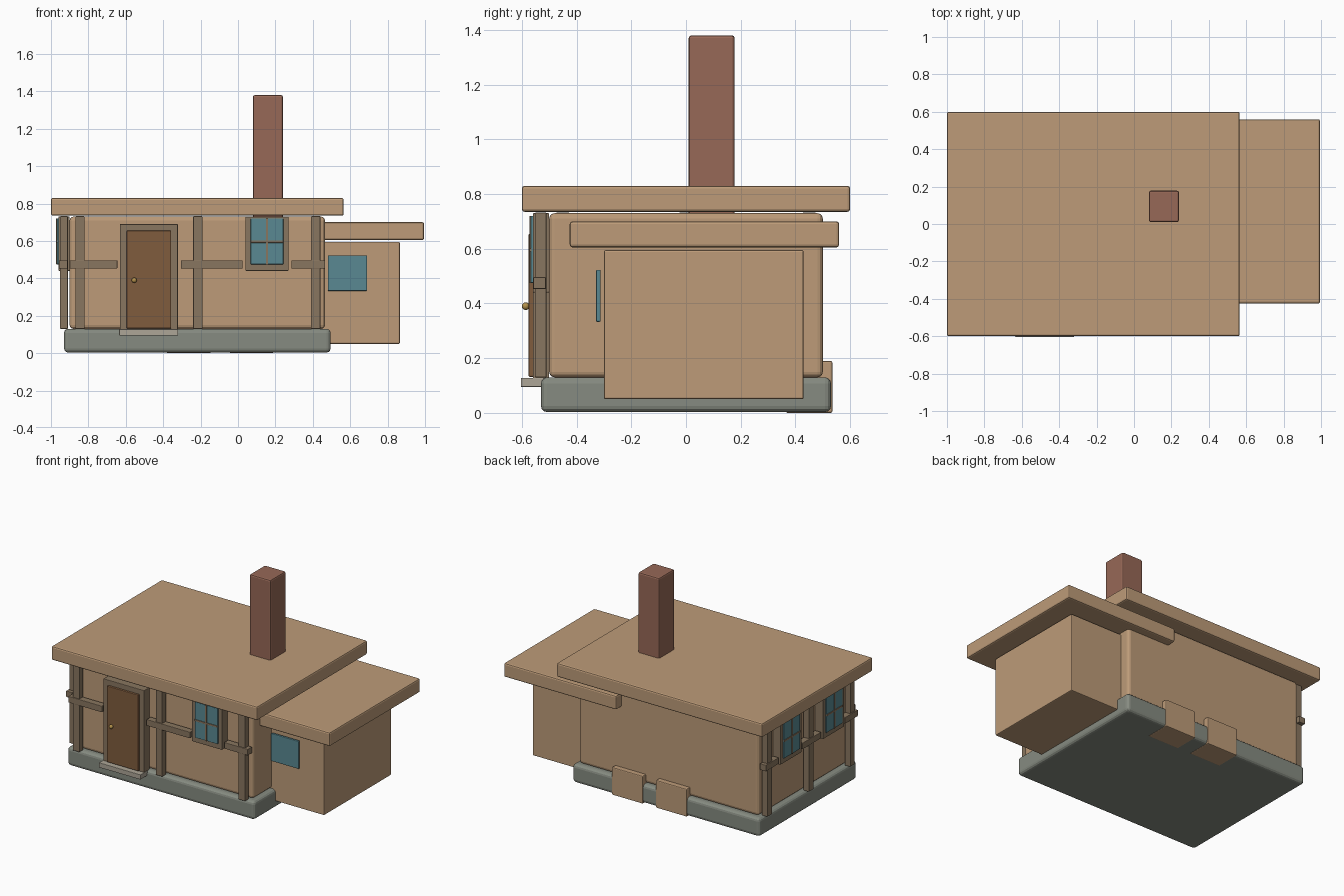
import bpy, bmesh, math
from mathutils import Matrix

if "Cube" in bpy.data.objects:
    bpy.data.objects.remove(bpy.data.objects["Cube"])


def material(name, rgb):
    m = bpy.data.materials.new(name)
    m.diffuse_color = (*rgb, 1)
    m.use_nodes = True
    m.node_tree.nodes["Principled BSDF"].inputs["Base Color"].default_value = m.diffuse_color
    return m


TAN = material("tan_plaster", (0.51, 0.33, 0.19))
TIMBER = material("timber", (0.25, 0.18, 0.115))
DOOR = material("door_wood", (0.216, 0.107, 0.048))
GLASS = material("glass", (0.10, 0.25, 0.29))
BRICK = material("brick", (0.31, 0.14, 0.095))
STONE = material("stone", (0.24, 0.26, 0.22))
STEP = material("step_stone", (0.42, 0.38, 0.31))
BRASS = material("brass", (0.45, 0.28, 0.07))


def finish(name, bm, mat):
    me = bpy.data.meshes.new(name)
    bm.to_mesh(me)
    bm.free()
    me.materials.append(mat)
    ob = bpy.data.objects.new(name, me)
    bpy.context.collection.objects.link(ob)
    return ob


def box(name, x, y, z, mat, bevel=0.003, segments=2):
    """Bevelled box spanning the given (min, max) ranges."""
    bm = bmesh.new()
    bmesh.ops.create_cube(bm, size=1)
    for v in bm.verts:
        v.co = [(a + b) / 2 + c * (b - a) for c, (a, b) in zip(v.co, (x, y, z))]
    bmesh.ops.bevel(bm, geom=bm.edges[:], offset=bevel, segments=segments,
                    profile=0.5, affect='EDGES')
    return finish(name, bm, mat)


def wall_box(name, side, u, d, z, mat, bevel=0.003):
    """Box on the front or left wall: u runs along the wall, d is depth out of it."""
    if side == "front":
        return box(name, u, (-0.5 - d[1], -0.5 - d[0]), z, mat, bevel)
    return box(name, (-0.9 - d[1], -0.9 - d[0]), u, z, mat, bevel)


def window(side, c, tag):
    wall_box(f"window_frame_{tag}", side, (c - 0.115, c + 0.115), (0.0, 0.06), (0.44, 0.73), TIMBER)
    wall_box(f"window_glass_{tag}", side, (c - 0.087, c + 0.087), (0.04, 0.068), (0.475, 0.72), GLASS)
    wall_box(f"window_mullion_{tag}", side, (c - 0.006, c + 0.006), (0.05, 0.072), (0.475, 0.72), TIMBER, 0.001)
    wall_box(f"window_crossbar_{tag}", side, (c - 0.087, c + 0.087), (0.05, 0.072), (0.59, 0.602), TIMBER, 0.001)


# Main house masses
box("foundation", (-0.93, 0.495), (-0.53, 0.53), (0.003, 0.13), STONE, 0.022, 3)
box("main_walls", (-0.9, 0.465), (-0.5, 0.5), (0.13, 0.73), TAN, 0.02, 3)
box("main_roof", (-1.0, 0.565), (-0.6, 0.6), (0.735, 0.83), TAN, 0.01)
box("chimney", (0.08, 0.24), (0.01, 0.178), (0.72, 1.38), BRICK, 0.01)

# Side annex
box("annex_walls", (0.265, 0.865), (-0.30, 0.43), (0.05, 0.595), TAN, 0.006)
box("annex_roof", (0.14, 0.995), (-0.425, 0.56), (0.605, 0.70), TAN, 0.01)
box("annex_window", (0.48, 0.69), (-0.329, -0.312), (0.333, 0.523), GLASS, 0.004)

# Low blocks at the back
for i, x in enumerate((-0.38, -0.045)):
    box(f"back_block_{i}", (x, x + 0.235), (0.365, 0.535), (0.0, 0.19), TAN, 0.006)

# Timber posts and rails
POSTS = {"front": (-0.845, -0.215, 0.415), "left": (-0.45, 0.0, 0.45)}
RAILS = {"front": ((-0.9, -0.645), (-0.305, 0.025), (0.285, 0.465)),
         "left": ((-0.5, -0.36), (-0.10, 0.10), (0.36, 0.5))}
for side in POSTS:
    for i, u in enumerate(POSTS[side]):
        wall_box(f"{side}_post_{i}", side, (u - 0.025, u + 0.025), (0.01, 0.052), (0.13, 0.732), TIMBER)
    for i, u in enumerate(RAILS[side]):
        wall_box(f"{side}_rail_{i}", side, u, (0.012, 0.058), (0.453, 0.496), TIMBER)

# Windows
window("front", 0.155, "front")
window("left", 0.23, "left_back")
window("left", -0.23, "left_front")

# Door with frame, knob and step
wall_box("door_frame", "front", (-0.632, -0.322), (0.0, 0.06), (0.125, 0.69), TIMBER)
wall_box("door", "front", (-0.595, -0.357), (0.03, 0.075), (0.132, 0.655), DOOR, 0.004)
wall_box("door_step", "front", (-0.635, -0.32), (0.02, 0.103), (0.095, 0.128), STEP, 0.002)
bm = bmesh.new()
bmesh.ops.create_uvsphere(bm, u_segments=16, v_segments=8, radius=0.014,
                          matrix=Matrix.Translation((-0.555, -0.586, 0.39)))
for f in bm.faces:
    f.smooth = True
finish("door_knob", bm, BRASS)
